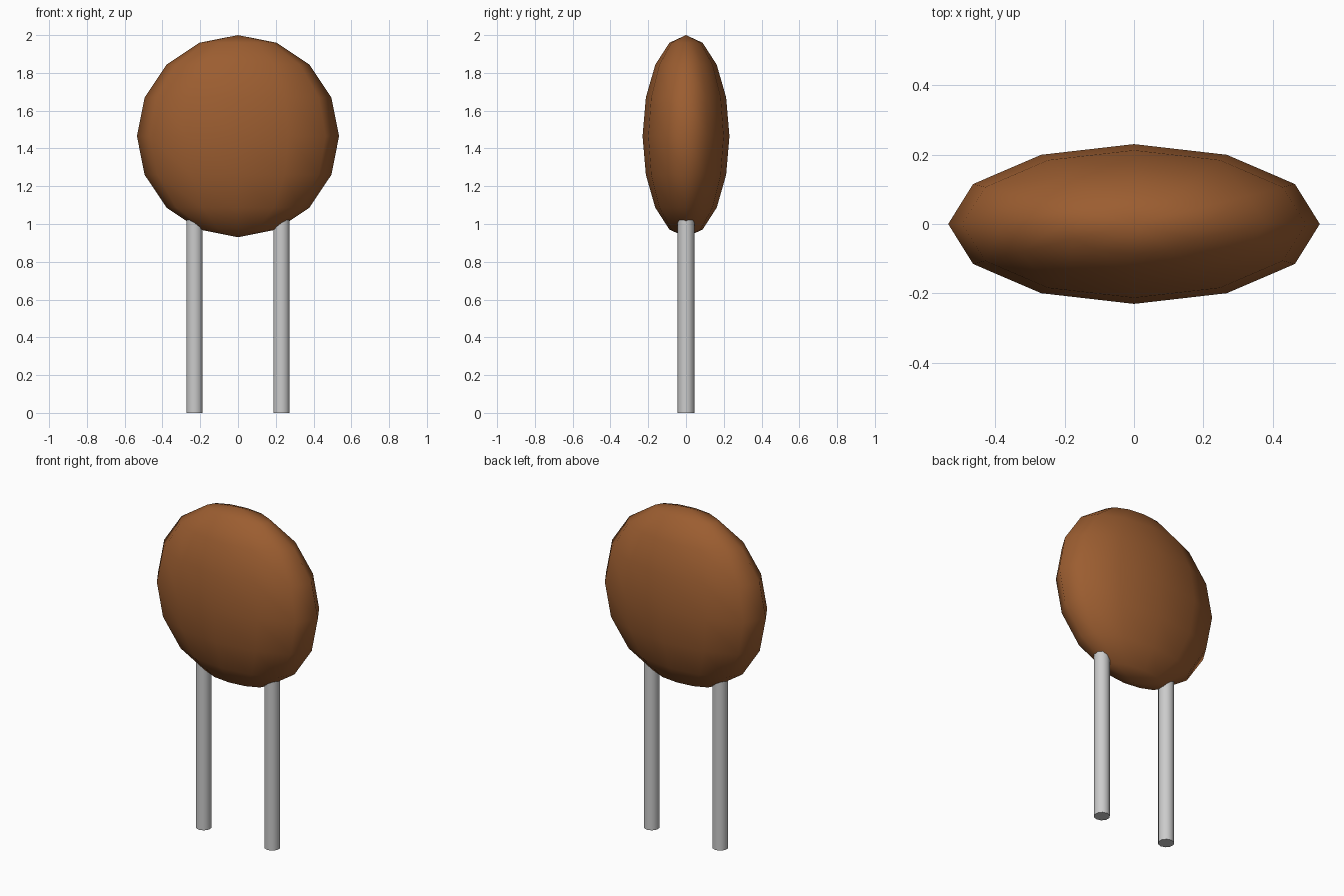
import bpy, math

if "Cube" in bpy.data.objects:
    bpy.data.objects.remove(bpy.data.objects["Cube"])

brown = bpy.data.materials.new("brown_coating")
brown.diffuse_color = (0.33, 0.11, 0.03, 1)
brown.use_nodes = True
brown.node_tree.nodes["Principled BSDF"].inputs["Base Color"].default_value = brown.diffuse_color

# Flattened round body
bpy.ops.mesh.primitive_uv_sphere_add(segments=12, ring_count=8, radius=1, location=(0, 0, 1.465))
body = bpy.context.object
body.name = "disc_body"
body.scale = (0.535, 0.23, 0.535)
bpy.ops.object.transform_apply(location=False, rotation=False, scale=True)
body.data.materials.append(brown)
bpy.ops.object.shade_smooth()


# Wire leads, running up into the body
def lead(name, x, top=1.07, radius=0.045):
    bpy.ops.mesh.primitive_cylinder_add(vertices=10, radius=radius, depth=top, location=(x, 0, top / 2))
    bpy.context.object.name = name
    bpy.ops.object.shade_smooth_by_angle(angle=math.radians(40))


for side, x in (("left", -0.23), ("right", 0.23)):
    lead(side + "_lead", x)
